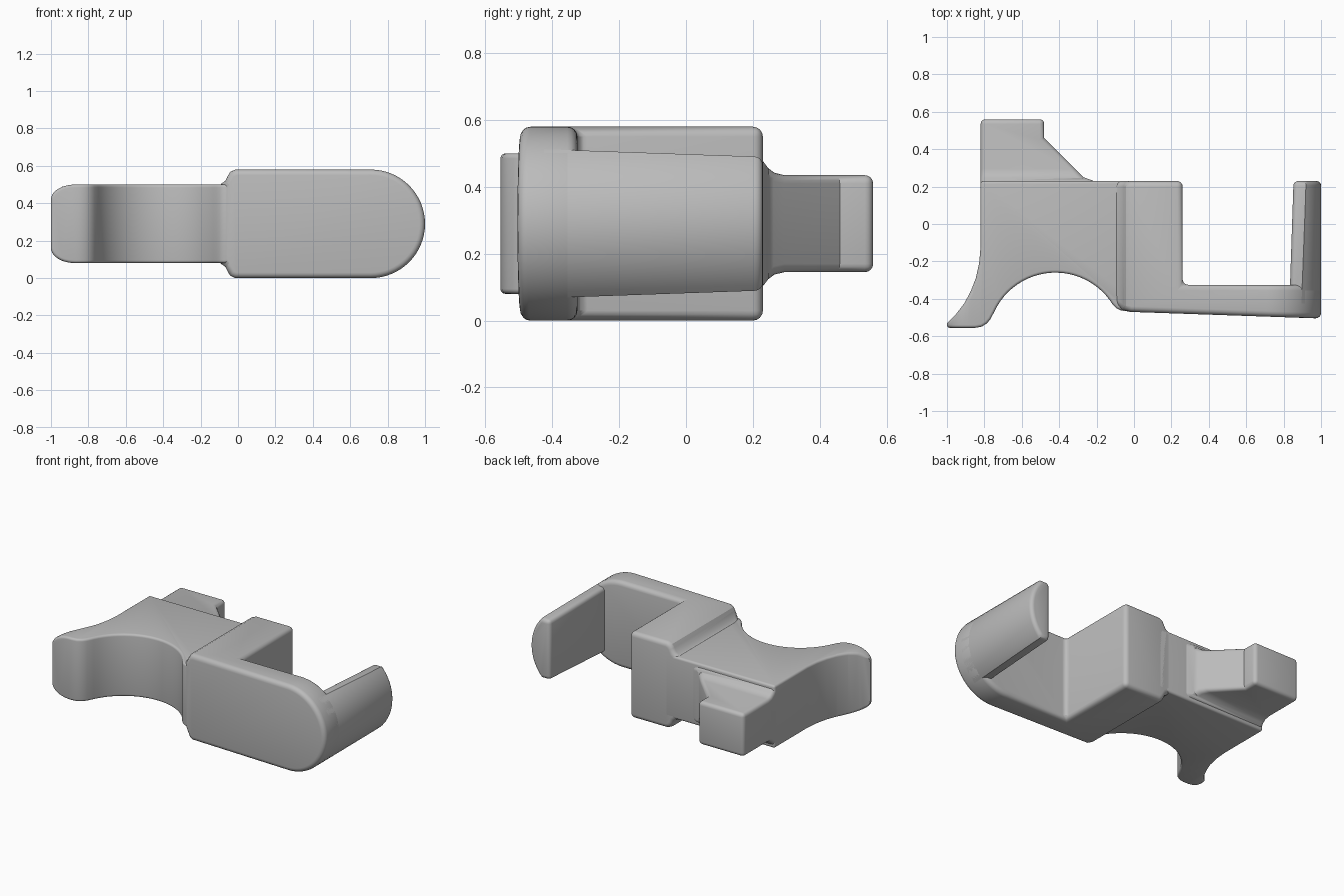
import bpy, bmesh
from math import sin, cos, radians

old = bpy.data.objects.get("Cube")
if old:
    bpy.data.objects.remove(old, do_unlink=True)

grey = bpy.data.materials.new("plain grey")
grey.use_nodes = True
grey.diffuse_color = (0.5, 0.5, 0.5, 1)
grey.node_tree.nodes["Principled BSDF"].inputs["Base Color"].default_value = (0.5, 0.5, 0.5, 1)

HEIGHT = 0.58


def arc(cx, cy, rx, ry, start, end, steps):
    angles = [radians(start + (end - start) * i / steps) for i in range(steps + 1)]
    return [(cx + rx * cos(a), cy + ry * sin(a)) for a in angles]


def mirror_z(points):
    """Close an upper outline with its reflection about mid height."""
    return points + [(a, HEIGHT - z) for a, z in reversed(points) if abs(z - HEIGHT / 2) > 1e-5]


def prism(name, points, axis, low, high):
    """Extrude a flat outline along an axis."""
    place = {"x": lambda a, b, h: (h, a, b),
             "y": lambda a, b, h: (a, h, b),
             "z": lambda a, b, h: (a, b, h)}[axis]
    bm = bmesh.new()
    rings = [[bm.verts.new(place(a, b, h)) for a, b in points] for h in (low, high)]
    for ring in rings:
        bm.faces.new(ring)
    n = len(points)
    for i in range(n):
        j = (i + 1) % n
        bm.faces.new((rings[0][i], rings[0][j], rings[1][j], rings[1][i]))
    bmesh.ops.recalc_face_normals(bm, faces=bm.faces)
    mesh = bpy.data.meshes.new(name)
    bm.to_mesh(mesh)
    bm.free()
    mesh.materials.append(grey)
    obj = bpy.data.objects.new(name, mesh)
    bpy.context.collection.objects.link(obj)
    return obj


def activate(obj):
    bpy.ops.object.select_all(action="DESELECT")
    obj.select_set(True)
    bpy.context.view_layer.objects.active = obj


def common(obj, *others):
    """Keep only the volume shared with the other prisms."""
    activate(obj)
    for other in others:
        mod = obj.modifiers.new("common", "BOOLEAN")
        mod.operation, mod.solver, mod.object = "INTERSECT", "EXACT", other
        bpy.ops.object.modifier_apply(modifier=mod.name)
        bpy.data.objects.remove(other, do_unlink=True)


def soften(obj, width):
    activate(obj)
    mod = obj.modifiers.new("rounded edges", "BEVEL")
    mod.width, mod.segments = width, 4
    mod.limit_method, mod.angle_limit = "ANGLE", radians(55)
    mod.use_clamp_overlap = False
    bpy.ops.object.modifier_apply(modifier=mod.name)
    bpy.ops.object.shade_smooth_by_angle(angle=radians(32))


# Body with a round front scoop and a flared foot
body_plan = [(0, 0.23), (-0.82, 0.23), (-0.82, -0.12), (-0.828, -0.21), (-0.846, -0.29),
             (-0.873, -0.36), (-0.908, -0.425), (-0.95, -0.48), (-1, -0.53), (-1, -0.555),
             (-0.85, -0.555), (-0.815, -0.549), (-0.787, -0.532), (-0.767, -0.508)]
body_plan += arc(-0.42, -0.62, 0.36, 0.36, 155, 32, 24)
body_plan += [(-0.095, -0.45), (-0.07, -0.462), (-0.03, -0.46), (0, -0.4)]
body = prism("body", body_plan, "z", -0.1, 0.7)
body_side = mirror_z(arc(-0.87, 0.42, 0.13, 0.08, 180, 90, 10) + [(0.05, 0.5)])
common(body, prism("body_side", body_side, "y", -1, 1))
soften(body, 0.015)

# Full-height block joined to the round-ended front plate
flare = [(-0.13, 0.498), (-0.09, 0.504), (-0.068, 0.52), (-0.055, 0.545),
         (-0.042, 0.567), (-0.015, HEIGHT)]
frame_front = mirror_z(flare + arc(0.71, 0.29, 0.29, 0.29, 90, 0, 16))
frame_plan = [(-0.11, 0.23), (-0.11, -0.38), (-0.1, -0.43), (-0.06, -0.462), (-0.02, -0.47),
              (1.05, -0.507), (1.05, -0.325), (0.26, -0.325), (0.26, 0.23)]
frame = prism("block_and_front_plate", frame_front, "y", -0.7, 0.5)
common(frame, prism("frame_plan", frame_plan, "z", -0.1, 0.7))
soften(frame, 0.03)

# Tapered lip returning backwards from the plate's round end
lip = prism("return_lip", mirror_z([(0.6, HEIGHT)] + arc(0.71, 0.29, 0.29, 0.29, 90, 0, 16)),
            "y", -0.7, 0.5)
lip_plan = [(0.83, -0.45), (1.05, -0.45), (1.05, 0.23), (0.853, 0.23)]
lip_side = mirror_z([(-0.6, 0.519), (0.4, 0.484)])
common(lip, prism("lip_plan", lip_plan, "z", -0.1, 0.7),
       prism("lip_side", lip_side, "x", 0.5, 1.2))
soften(lip, 0.025)

# Rear tab with a slanted flank and a flared root
tab_plan = [(-0.82, 0.15), (-0.82, 0.56), (-0.48, 0.56), (-0.48, 0.46),
            (-0.27, 0.25), (-0.2, 0.225), (-0.2, 0.15)]
tab_side = mirror_z([(0.1, 0.489), (0.21, 0.489), (0.232, 0.475), (0.246, 0.456),
                     (0.265, 0.442), (0.295, 0.435), (0.7, 0.435)])
tab = prism("rear_tab", tab_plan, "z", -0.1, 0.7)
common(tab, prism("tab_side", tab_side, "x", -1.2, 0.5))
soften(tab, 0.025)
